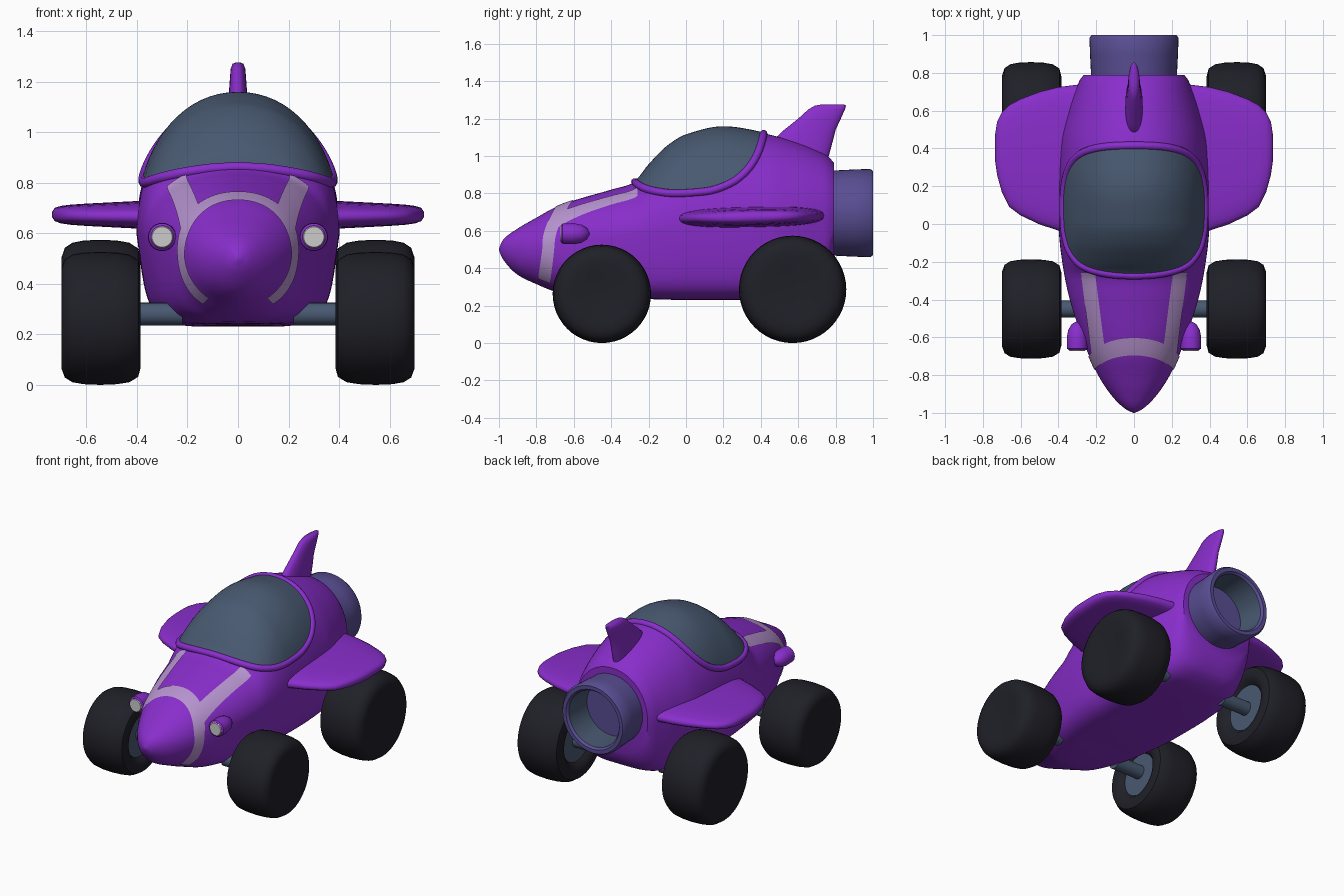
import bpy, bmesh, math
from mathutils import Vector

default_cube = bpy.data.objects.get("Cube")
if default_cube:
    bpy.data.objects.remove(default_cube, do_unlink=True)


def material(name, colour):
    mat = bpy.data.materials.new(name)
    mat.use_nodes = True
    rgba = (*colour, 1)
    mat.diffuse_color = rgba
    mat.node_tree.nodes["Principled BSDF"].inputs["Base Color"].default_value = rgba
    return mat


PURPLE = material("purple_paint", (.25, .027, .6))
LILAC = material("lilac_stripe", (.48, .3, .64))
VIOLET = material("violet_metal", (.1, .075, .29))
SLATE = material("slate_glass", (.066, .1, .165))
RUBBER = material("black_rubber", (.014, .014, .021))
LAMP = material("pale_lamp", (.6, .6, .6))


def smooth(obj, angle=40):
    bpy.ops.object.select_all(action='DESELECT')
    obj.select_set(True)
    bpy.context.view_layer.objects.active = obj
    bpy.ops.object.shade_smooth_by_angle(angle=math.radians(angle))


def loft(name, rings, mat, closed=True, caps=True, angle=40):
    """Skin a list of point rows; closed rows make a tube, open rows a sheet."""
    bm = bmesh.new()
    rows = [[bm.verts.new(p) for p in ring] for ring in rings]
    n = len(rows[0])
    for a, b in zip(rows, rows[1:]):
        for i in range(n if closed else n - 1):
            j = (i + 1) % n
            bm.faces.new((a[i], a[j], b[j], b[i]))
    if closed and caps:
        bm.faces.new(rows[0])
        bm.faces.new(rows[-1])
    bmesh.ops.recalc_face_normals(bm, faces=bm.faces)
    if not closed:
        bm.normal_update()
        if sum(f.normal.z for f in bm.faces) < 0:
            bmesh.ops.reverse_faces(bm, faces=bm.faces)
    mesh = bpy.data.meshes.new(name)
    bm.to_mesh(mesh)
    bm.free()
    mesh.materials.append(mat)
    obj = bpy.data.objects.new(name, mesh)
    bpy.context.collection.objects.link(obj)
    smooth(obj, angle)
    return obj


def lathe(name, profile, centre, axis, mat, side=1, steps=48):
    """Turn (distance along axis, radius) pairs around the x or y axis."""
    rings = []
    for d, r in profile:
        ring = []
        for i in range(steps):
            a = math.tau * i / steps
            u, v = r * math.cos(a), r * math.sin(a)
            p = (d * side, u, v) if axis == 'x' else (u, d, v)
            ring.append(Vector(p) + Vector(centre))
        rings.append(ring)
    return loft(name, rings, mat)


def interpolate(table, x):
    """Monotone smooth interpolation of table rows keyed by their first value."""
    k = 0
    while k < len(table) - 2 and x > table[k + 1][0]:
        k += 1

    def slope(i, c):
        return (table[i + 1][c] - table[i][c]) / (table[i + 1][0] - table[i][0])

    def tangent(i, c):
        if i == 0 or i == len(table) - 1:
            return slope(max(i - 1, 0), c)
        a, b = slope(i - 1, c), slope(i, c)
        return 2 * a * b / (a + b) if a * b > 0 else 0

    p, q = table[k], table[k + 1]
    h = q[0] - p[0]
    t = (x - p[0]) / h
    ease = t * t * (3 - 2 * t)
    return [p[c] + (q[c] - p[c]) * ease + h * (t * (1 - t) ** 2 * tangent(k, c)
            - t * t * (1 - t) * tangent(k + 1, c)) for c in range(1, len(p))]


# Hull stations: y, top, widest height, bottom, half width, lower squareness
HULL = [
    (-1, .505, .5, .495, .004, 2), (-.98, .55, .5, .45, .045, 2),
    (-.9, .612, .5, .365, .125, 2), (-.8, .67, .51, .315, .19, 2),
    (-.7, .725, .525, .275, .237, 2.4), (-.6, .762, .54, .25, .275, 3.5),
    (-.4, .82, .565, .24, .34, 5), (-.28, .857, .58, .238, .367, 5.5),
    (-.2, .95, .59, .235, .38, 5.5), (-.1, 1.05, .6, .232, .393, 5.5),
    (0, 1.11, .6, .23, .4, 5.5), (.2, 1.153, .6, .23, .402, 5.5),
    (.42, 1.12, .6, .235, .393, 5.5), (.6, 1.07, .62, .245, .35, 5),
    (.72, 1.02, .65, .29, .305, 4), (.77, .99, .66, .36, .283, 3),
    (.79, .965, .67, .41, .265, 2.6)]
ROUND = 2.1


def hull_point(y, a, off=0):
    top, mid, low, w, square = interpolate(HULL, y)
    c, s = math.cos(a), math.sin(a)
    power = 2 / (ROUND if s >= 0 else square)
    cx, sz = abs(c) ** power, abs(s) ** power
    reach = (top - mid if s >= 0 else low - mid)
    reach += math.copysign(off, reach)
    taper = 1 if s >= 0 else 1 - .14 * sz * (square - 2) / 4
    return (math.copysign((w + off) * cx * taper, c), y, mid + reach * sz)


def hull_rings(off=0, count=90, around=72):
    ys = [-1 + 1.79 * (i / count) ** 1.3 for i in range(count + 1)]
    return [[hull_point(y, math.tau * k / around, off) for k in range(around)] for y in ys]


loft("body", hull_rings(), PURPLE)

# Canopy: hull skin trimmed by the cockpit outline seen from the side
OUTLINE = [(-.3, .91), (-.272, .86), (-.2, .82), (-.06, .8), (.1, .81), (.24, .855),
           (.34, .94), (.39, 1.03), (.415, 1.12), (.425, 1.2)]
SPAN = len(OUTLINE) - 1


def outline_at(t):
    rows = [(i, *p) for i, p in enumerate(OUTLINE)]
    return interpolate(rows, t)


edge = [outline_at(i * SPAN / 240) for i in range(241)]
shape = edge[::6] + [(.42, 1.4), (-.3, 1.4)]
cutter = loft("canopy_cutter", [[(x, y, z) for y, z in shape] for x in (-.6, .6)], SLATE)
cutter.hide_render = True
canopy = loft("canopy", hull_rings(.006), SLATE)
trim = canopy.modifiers.new("trim", 'BOOLEAN')
trim.operation, trim.object, trim.solver = 'INTERSECT', cutter, 'EXACT'
bpy.context.view_layer.objects.active = canopy
bpy.ops.object.modifier_apply(modifier="trim")
bpy.data.objects.remove(cutter, do_unlink=True)
smooth(canopy)

# Raised frame around the canopy
half = []
for y, z in edge:
    top, mid, low, w, square = interpolate(HULL, y)
    s = (z - mid) / (top - mid)
    if s < 1:
        half.append((w * (1 - s ** ROUND) ** (1 / ROUND), y, z))
half = half[:1] + half[3:-3:3] + half[-1:]
loop = [(0, *half[0][1:])] + half + [(0, *half[-1][1:])] + [(-x, y, z) for x, y, z in reversed(half)]
curve = bpy.data.curves.new("canopy_frame", 'CURVE')
curve.dimensions = '3D'
curve.bevel_depth, curve.bevel_resolution = .021, 3
spline = curve.splines.new('POLY')
spline.points.add(len(loop) - 1)
for point, p in zip(spline.points, loop):
    point.co = (*p, 1)
spline.use_cyclic_u = True
curve.materials.append(PURPLE)
frame = bpy.data.objects.new("canopy_frame", curve)
bpy.context.collection.objects.link(frame)

# Painted nose band and hood stripes, as thin skins over the hull
band = []
for i in range(81):
    a = math.radians(-55 + 290 * i / 80)
    s = math.sin(a)
    y = -.735 + (.085 * s * s if s > 0 else .03 * s)
    wide = .032 + .014 * max(s, 0)
    band.append([hull_point(y + wide * k / 3, a, .005) for k in range(-3, 4)])
loft("nose_band", band, LILAC, closed=False)


def hood_point(x, y, off):
    w = interpolate(HULL, y)[3]
    return hull_point(y, math.acos(math.copysign(min(abs(x) / w, 1) ** (ROUND / 2), x)), off)


for side, label in ((1, "left"), (-1, "right")):
    stripe = []
    for i in range(25):
        t = i / 24
        x, y = .185 + .055 * t, -.69 + .43 * t
        stripe.append([hood_point(side * (x + .037 * k / 4), y, .0055) for k in range(-4, 5)])
    loft(label + "_hood_stripe", stripe, LILAC, closed=False)

# Jet nozzle with a recessed end
lathe("nozzle", [(.74, .225), (.8, .228), (.9, .233), (.985, .236), (1, .225), (1, .2),
                 (.985, .188)], (0, 0, .695), 'y', VIOLET)
nozzle = bpy.data.objects["nozzle"]
bm = bmesh.new()
bm.from_mesh(nozzle.data)
bmesh.ops.delete(bm, geom=[f for f in bm.faces if len(f.verts) > 4], context='FACES_ONLY')
bm.to_mesh(nozzle.data)
bm.free()
lathe("nozzle_lining", [(.985, .188), (.8, .18)], (0, 0, .695), 'y', SLATE)
lining = bpy.data.objects["nozzle_lining"]
bm = bmesh.new()
bm.from_mesh(lining.data)
bmesh.ops.delete(bm, geom=[f for f in bm.faces if len(f.verts) > 4], context='FACES_ONLY')
bmesh.ops.reverse_faces(bm, faces=bm.faces)
bm.to_mesh(lining.data)
bm.free()
lathe("nozzle_end", [(.795, .183), (.803, .183)], (0, 0, .695), 'y', VIOLET)


def oval(half_a, half_b, power, steps=32):
    for k in range(steps):
        c, s = math.cos(math.tau * k / steps), math.sin(math.tau * k / steps)
        yield (math.copysign(half_a * abs(c) ** power, c), math.copysign(half_b * abs(s) ** power, s))


# Tail fin: height, front, back, half thickness
FIN = [(.95, .42, .75, .05), (1.08, .46, .785, .045), (1.14, .525, .8, .037), (1.2, .6, .828, .033),
       (1.25, .655, .85, .029), (1.27, .69, .856, .022), (1.276, .73, .845, .008)]
loft("tail_fin", [[(u, (f + b) / 2 + v, z) for v, u in oval((b - f) / 2, h, .9)]
                  for z, f, b, h in FIN], PURPLE, angle=60)

# Wing: x, front, back, half thickness
WING = [(.28, -.06, .74, .058), (.4, -.035, .725, .053), (.5, -.002, .7, .048), (.6, .045, .662, .043),
        (.66, .09, .63, .039), (.7, .17, .59, .034), (.725, .26, .54, .026), (.736, .34, .47, .01)]
# Tyre: x, fraction of radius
TYRE = [(.43, .004), (.43, .5), (.395, .6), (.385, .74), (.395, .88), (.43, .96), (.48, .99), (.545, 1),
        (.61, .99), (.655, .96), (.685, .89), (.698, .76), (.698, .6), (.688, .35), (.685, .004)]
WHEELS = (("front", -.45, .263), ("rear", .57, .287))

for side, label in ((1, "left"), (-1, "right")):
    loft(label + "_wing", [[(side * x, (f + b) / 2 + v, .672 + .02 * (v + (f + b) / 2 - .3) + u)
                            for v, u in oval((b - f) / 2, h, .75)] for x, f, b, h in WING],
         PURPLE, angle=60)
    for end, y, radius in WHEELS:
        name = end + "_" + label
        lathe(name + "_tyre", [(d, r * radius) for d, r in TYRE], (0, y, radius), 'x', RUBBER, side)
        lathe(name + "_hub", [(.42, radius * .52), (.435, radius * .52)], (0, y, radius), 'x', SLATE, side)
        lathe(name + "_axle", [(.22, .045), (.43, .045)], (0, y, .28), 'x', SLATE, side, 24)
    # Bullet headlight and its lens
    lathe(label + "_headlight", [(-.668, .045), (-.66, .054), (-.6, .056), (-.56, .048), (-.53, .03),
                                 (-.515, .003)], (side * .3, 0, .585), 'y', PURPLE, steps=32)
    lathe(label + "_lens", [(-.673, .04), (-.667, .044)], (side * .3, 0, .585), 'y', LAMP, steps=32)
